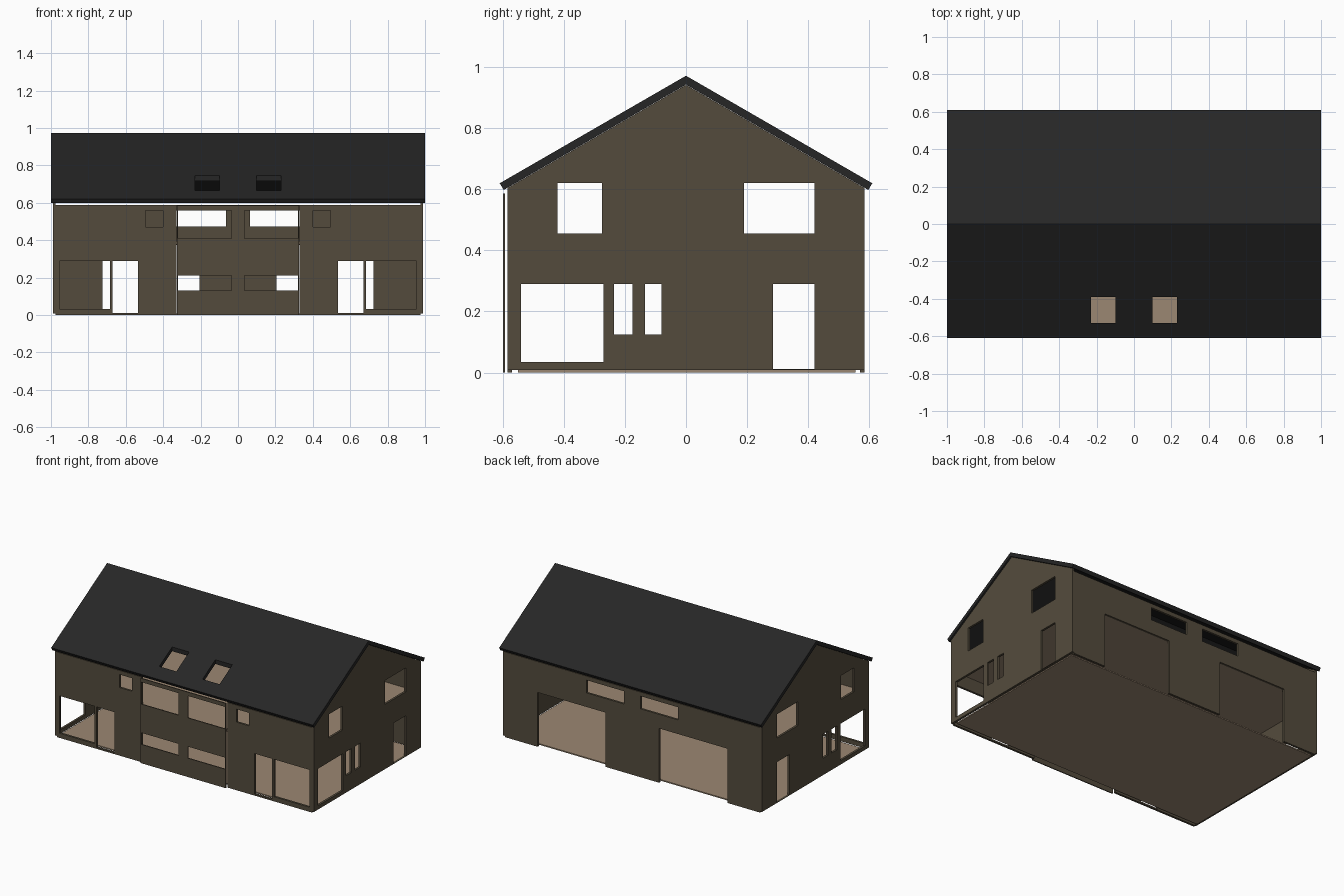
import bpy, bmesh

if "Cube" in bpy.data.objects:
    bpy.data.objects.remove(bpy.data.objects["Cube"])


def material(name, rgb):
    m = bpy.data.materials.new(name)
    m.diffuse_color = (*rgb, 1)
    m.use_nodes = True
    m.node_tree.nodes["Principled BSDF"].inputs["Base Color"].default_value = m.diffuse_color
    return m


WALL = material("brown wall", (0.088, 0.071, 0.046))
ROOF = material("charcoal roof", (0.019, 0.019, 0.019))
FLOOR = material("tan floor", (0.33, 0.245, 0.168))


def make_object(name, bm, mat):
    bmesh.ops.recalc_face_normals(bm, faces=bm.faces[:])
    me = bpy.data.meshes.new(name)
    bm.to_mesh(me)
    bm.free()
    me.materials.append(mat)
    ob = bpy.data.objects.new(name, me)
    bpy.context.collection.objects.link(ob)
    return ob


def add_box(bm, x0, x1, y0, y1, z0, z1):
    v = [bm.verts.new((x, y, z)) for x in (x0, x1) for y in (y0, y1) for z in (z0, z1)]
    for f in ((0, 1, 3, 2), (4, 6, 7, 5), (0, 4, 5, 1), (2, 3, 7, 6), (0, 2, 6, 4), (1, 5, 7, 3)):
        bm.faces.new([v[i] for i in f])


def box(name, mat, *dims):
    bm = bmesh.new()
    add_box(bm, *dims)
    return make_object(name, bm, mat)


def prism_x(name, mat, profile, x0, x1):
    """Extrude a (y, z) profile along x."""
    bm = bmesh.new()
    face = bm.faces.new([bm.verts.new((x0, y, z)) for y, z in profile])
    ext = bmesh.ops.extrude_face_region(bm, geom=[face])
    for v in ext["geom"]:
        if isinstance(v, bmesh.types.BMVert):
            v.co.x = x1
    return make_object(name, bm, mat)


def cut(ob, boxes):
    """Cut box-shaped openings out of an object."""
    bm = bmesh.new()
    for b in boxes:
        add_box(bm, *b)
    cutter = make_object("cutter", bm, ob.data.materials[0])
    cutter.hide_render = True
    mod = ob.modifiers.new("openings", 'BOOLEAN')
    mod.operation, mod.solver, mod.object = 'DIFFERENCE', 'EXACT', cutter
    dg = bpy.context.evaluated_depsgraph_get()
    me = bpy.data.meshes.new_from_object(ob.evaluated_get(dg))
    ob.modifiers.clear()
    ob.data = me
    bpy.data.objects.remove(cutter)


# Roof: chevron slab with two skylights in the front slope
roof = prism_x("roof", ROOF, [(-0.61, 0.62), (0, 0.972), (0.61, 0.62),
                              (0.597, 0.598), (0, 0.943), (-0.597, 0.598)], -1, 1)
cut(roof, [(x, x + 0.13, -0.53, -0.39, 0.4, 1.2) for x in (-0.23, 0.1)])

# Gable end walls: (y0, y1, z0, z1) openings
gable_holes = [(-0.54, -0.27, 0.035, 0.29), (-0.235, -0.175, 0.125, 0.29),
               (-0.135, -0.08, 0.125, 0.29), (0.285, 0.42, 0.011, 0.29),
               (-0.42, -0.275, 0.455, 0.62), (0.19, 0.42, 0.455, 0.62)]
for side, s in (("left", -1), ("right", 1)):
    xs = sorted((0.975 * s, 0.99 * s))
    wall = prism_x(side + "_gable_wall", WALL,
                   [(-0.585, 0.008), (0.585, 0.008), (0.585, 0.604),
                    (0, 0.942), (-0.585, 0.604)], *xs)
    cut(wall, [(xs[0] - 0.1, xs[1] + 0.1, *h) for h in gable_holes])

# Front side walls: door, large window and small upper window, mirrored
front_holes = [(0.535, 0.67, 0.01, 0.29), (0.685, 0.955, 0.032, 0.29), (0.4, 0.495, 0.47, 0.56)]
for side, s in (("left", -1), ("right", 1)):
    xs = sorted((0.328 * s, 0.975 * s))
    wall = box(side + "_front_wall", WALL, *xs, -0.585, -0.57, 0, 0.588)
    cut(wall, [(*sorted((a * s, b * s)), -0.7, -0.5, c, d) for a, b, c, d in front_holes])

# Centre front panel standing proud, windows open to its side edges
panel = box("centre_front_panel", WALL, -0.325, 0.325, -0.599, -0.592, 0, 0.586)
cut(panel, [(*sorted((0.036 * s, 0.322 * s)), -0.7, -0.5, c, d)
            for s in (-1, 1) for c, d in ((0.13, 0.21), (0.408, 0.56))])

# Back wall: two garage openings and two high windows
back = box("back_wall", WALL, -0.975, 0.975, 0.57, 0.585, 0, 0.588)
cut(back, [(*sorted((a * s, b * s)), 0.5, 0.7, c, d) for s in (-1, 1)
           for a, b, c, d in ((0.205, 0.725, -0.1, 0.375), (0.063, 0.35, 0.472, 0.56))])

# Floors
box("ground_floor", FLOOR, -0.972, 0.972, -0.55, 0.555, 0, 0.008)
box("upper_floor", FLOOR, -0.974, 0.974, -0.569, 0.569, 0.378, 0.395)
